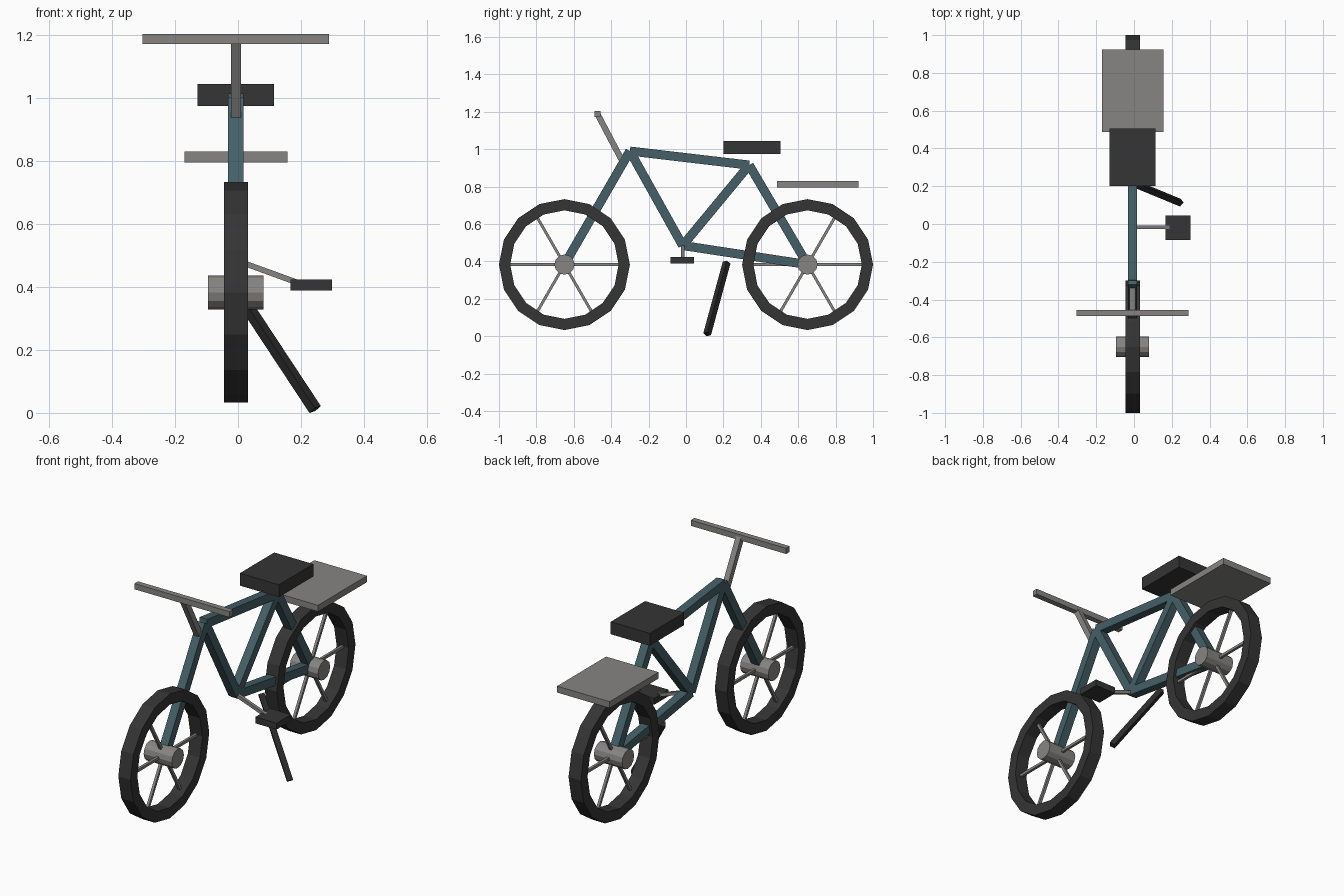
import bpy, bmesh, math
from mathutils import Vector, Matrix

if "Cube" in bpy.data.objects:
    bpy.data.objects.remove(bpy.data.objects["Cube"], do_unlink=True)

MID = -0.007      # x of the bicycle's centre plane
HUB_Z = 0.383


def material(name, rgb):
    m = bpy.data.materials.new(name)
    m.use_nodes = True
    m.diffuse_color = (*rgb, 1)
    m.node_tree.nodes["Principled BSDF"].inputs["Base Color"].default_value = (*rgb, 1)
    return m


TEAL = material("teal paint", (0.058, 0.115, 0.135))
GREY = material("grey metal", (0.24, 0.235, 0.225))
RUBBER = material("dark rubber", (0.035, 0.035, 0.035))
BLACK = material("black metal", (0.023, 0.023, 0.023))


def finish(name, bm, mat):
    bmesh.ops.recalc_face_normals(bm, faces=bm.faces)
    mesh = bpy.data.meshes.new(name)
    bm.to_mesh(mesh)
    bm.free()
    mesh.materials.append(mat)
    ob = bpy.data.objects.new(name, mesh)
    bpy.context.scene.collection.objects.link(ob)
    return ob


def block(name, centre, size, mat):
    bm = bmesh.new()
    bmesh.ops.create_cube(bm, size=1,
                          matrix=Matrix.Translation(centre) @ Matrix.Diagonal((*size, 1)))
    return finish(name, bm, mat)


def add_bar(bm, a, b, width):
    # square bar running from point a to point b
    a, b = Vector(a), Vector(b)
    turn = Vector((0, 0, 1)).rotation_difference(b - a).to_matrix().to_4x4()
    size = Matrix.Diagonal((width, width, (b - a).length, 1))
    bmesh.ops.create_cube(bm, size=1, matrix=Matrix.Translation((a + b) / 2) @ turn @ size)


def bar(name, a, b, width, mat):
    bm = bmesh.new()
    add_bar(bm, a, b, width)
    return finish(name, bm, mat)


def wheel(prefix, y):
    centre = Vector((MID, y, HUB_Z))

    # Tyre: rectangular section swept round the axle
    bm = bmesh.new()
    section = [(-0.038, 0.35), (0.038, 0.35), (0.038, 0.29), (-0.038, 0.29)]
    sides = 16
    rings = []
    for i in range(sides):
        a = math.tau * i / sides
        rings.append([bm.verts.new(centre + Vector((x, r * math.cos(a), r * math.sin(a))))
                      for x, r in section])
    for i in range(sides):
        p, q = rings[i], rings[(i + 1) % sides]
        for j in range(4):
            k = (j + 1) % 4
            bm.faces.new((p[j], p[k], q[k], q[j]))
    finish(prefix + "_tyre", bm, RUBBER)

    # Hub
    bm = bmesh.new()
    bmesh.ops.create_cone(bm, cap_ends=True, segments=12, radius1=0.054, radius2=0.054,
                          depth=0.175, matrix=Matrix.Translation(centre)
                          @ Matrix.Rotation(math.pi / 2, 4, 'Y'))
    finish(prefix + "_hub", bm, GREY)

    # Spokes
    bm = bmesh.new()
    for i in range(6):
        a = math.tau * i / 6
        ray = Vector((0, math.cos(a), math.sin(a)))
        add_bar(bm, centre + ray * 0.02, centre + ray * 0.3, 0.015)
    finish(prefix + "_spokes", bm, GREY)


wheel("front", -0.65)
wheel("rear", 0.65)

# Frame tubes between the joints
front_axle = (MID, -0.65, HUB_Z)
rear_axle = (MID, 0.65, HUB_Z)
head = (MID, -0.30, 0.99)
crank_joint = (MID, -0.018, 0.485)
seat_joint = (MID, 0.338, 0.915)
for name, a, b in [
    ("fork", front_axle, head),
    ("top_tube", head, seat_joint),
    ("down_tube", head, crank_joint),
    ("seat_tube", crank_joint, seat_joint),
    ("chain_stay", crank_joint, rear_axle),
    ("seat_stay", seat_joint, rear_axle),
]:
    bar(name, a, b, 0.048, TEAL)

# Steering
bar("stem", (MID, -0.345, 0.945), (MID, -0.473, 1.187), 0.032, GREY)
block("handlebar", (MID, -0.472, 1.187), (0.593, 0.032, 0.032), GREY)

# Seat and luggage rack
block("seat", (MID, 0.353, 1.01), (0.243, 0.305, 0.07), RUBBER)
block("rear_rack", (MID, 0.705, 0.813), (0.327, 0.435, 0.036), GREY)

# Crank, pedal and kickstand on the left side
bar("crank_arm", crank_joint, (0.205, -0.018, 0.408), 0.018, GREY)
block("pedal", (0.233, -0.02, 0.406), (0.132, 0.128, 0.036), RUBBER)
bar("kickstand", (MID, 0.217, 0.393), (0.245, 0.113, 0.011), 0.03, BLACK)
